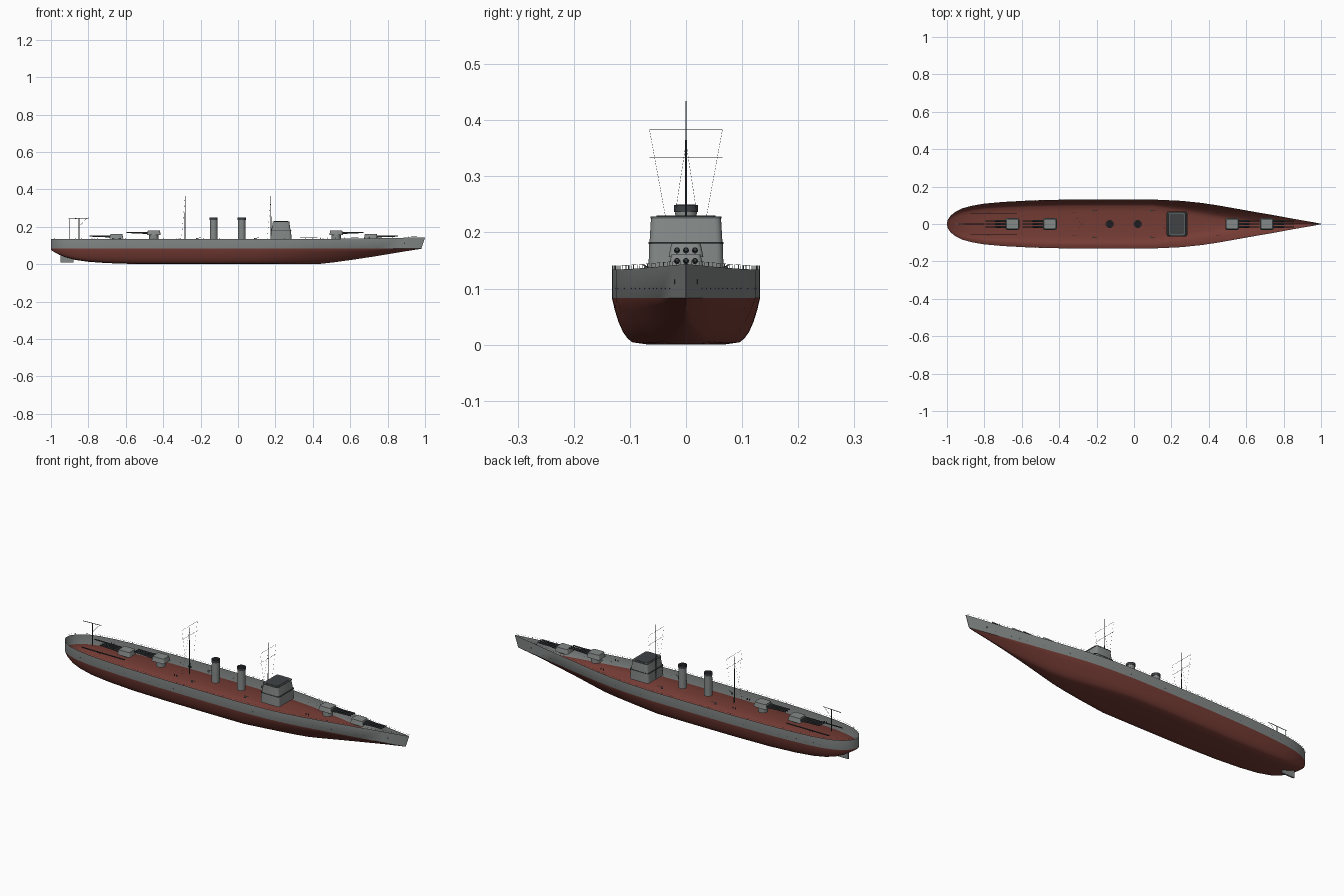
import bpy, bmesh, math
from mathutils import Vector

if "Cube" in bpy.data.objects:
    bpy.data.objects.remove(bpy.data.objects["Cube"])


def material(name, rgb):
    m = bpy.data.materials.new(name)
    m.diffuse_color = (*rgb, 1)
    m.use_nodes = True
    m.node_tree.nodes["Principled BSDF"].inputs["Base Color"].default_value = m.diffuse_color
    return m


GREY = material("naval grey", (0.23, 0.25, 0.245))
RED = material("hull red", (0.18, 0.045, 0.035))
ROOF = material("roof grey", (0.10, 0.11, 0.11))
DARK = material("dark steel", (0.05, 0.055, 0.06))
BLACK = material("black", (0.012, 0.012, 0.014))
DECK, WATER = 0.130, 0.083


def finish(name, bm, mats, smooth=True, angle=35):
    me = bpy.data.meshes.new(name)
    bm.to_mesh(me)
    bm.free()
    ob = bpy.data.objects.new(name, me)
    bpy.context.collection.objects.link(ob)
    for m in mats:
        me.materials.append(m)
    if smooth:
        bpy.ops.object.select_all(action='DESELECT')
        ob.select_set(True)
        bpy.context.view_layer.objects.active = ob
        bpy.ops.object.shade_smooth_by_angle(angle=math.radians(angle))
    return ob


def add_rod(bm, a, b, r, sides=6, r2=None):
    a, b = Vector(a), Vector(b)
    d = b - a
    res = bmesh.ops.create_cone(bm, cap_ends=True, segments=sides, radius1=r,
                                radius2=r if r2 is None else r2, depth=d.length)
    rot = Vector((0, 0, 1)).rotation_difference(d.normalized())
    for v in res["verts"]:
        v.co = rot @ v.co + (a + b) / 2


def rods(name, items, mat, sides=6):
    bm = bmesh.new()
    for it in items:
        add_rod(bm, it[0], it[1], it[2], sides, it[3] if len(it) > 3 else None)
    return finish(name, bm, [mat])


def block(name, centre, size, mat, taper=(1, 1), bevel=0.0):
    bm = bmesh.new()
    bmesh.ops.create_cube(bm, size=1)
    for v in bm.verts:
        if v.co.z > 0:
            v.co.x *= taper[0]
            v.co.y *= taper[1]
        v.co = Vector([v.co[i] * size[i] + centre[i] for i in range(3)])
    if bevel:
        # round the upright corners only
        up = [e for e in bm.edges if abs(e.verts[0].co.z - e.verts[1].co.z) > 1e-5]
        bmesh.ops.bevel(bm, geom=up, offset=bevel, segments=3, profile=0.5, affect='EDGES')
    return finish(name, bm, [mat])


# Hull stations: x, half beam, keel height
ST = [(-1, .004, .078), (-.995, .024, .073), (-.98, .045, .064), (-.955, .065, .05),
      (-.92, .083, .036), (-.87, .097, .023), (-.8, .109, .013), (-.7, .118, .006),
      (-.55, .126, .001), (-.35, .131, 0), (-.1, .132, 0), (.1, .131, 0), (.25, .124, 0),
      (.36, .113, 0), (.44, .101, .002), (.52, .087, .011), (.62, .069, .025),
      (.74, .048, .043), (.86, .025, .063), (.94, .010, .076), (.98, .001, .0825)]


def sheer(x):
    return .134 + .010 * max(0, (x - .3) / .7) ** 1.5


def rake(x, z):
    # the stem leans forward above the waterline
    return x + .02 * max(0, x) ** 8 / .98 ** 8 * (z - WATER) / .06


def section(x, w, k):
    f = min(1, max(0, (x - .1) / .75))
    base, p = .5 * (1 - f), .27 + .63 * f
    half = [(w, sheer(x)), (w, WATER)]
    for t in (.75, .5, .28, .13, .05, 0):
        half.append((w * (base + (1 - base) * t ** p), k + (WATER - k) * t))
    pts = half + [(-y, z) for y, z in reversed(half)]
    return [Vector((rake(x, z), y, z)) for y, z in pts]


# Open hull shell, red below the waterline and grey above, inside and out
bm = bmesh.new()
rings = [[bm.verts.new(p) for p in section(*s)] for s in ST]
for a, b in zip(rings, rings[1:]):
    for j in range(len(a) - 1):
        bm.faces.new((a[j], a[j + 1], b[j + 1], b[j]))
bm.faces.new(rings[0])
bm.faces.new(list(reversed(rings[-1])))
bm.normal_update()
if sum(f.normal.y * f.calc_center_median().y for f in bm.faces) < 0:
    bmesh.ops.reverse_faces(bm, faces=bm.faces[:])
for f in bm.faces:
    f.material_index = 0 if f.calc_center_median().z > WATER else 1
bmesh.ops.remove_doubles(bm, verts=bm.verts[:], dist=1e-5)
finish("hull", bm, [GREY, RED], angle=40)

# Rudder
block("rudder", (-.915, 0, .032), (.07, .008, .044), GREY)

# Railings and portholes on both sides
rails, ports = [], []
for s in (-1, 1):
    top = [Vector((rake(x, sheer(x)), s * w * .995, sheer(x))) for x, w, k in ST]
    for a, b in zip(top, top[1:]):
        rails.append((a + Vector((0, 0, .007)), b + Vector((0, 0, .007)), .0003))
        n = max(1, round((b - a).length / .045))
        for i in range(n):
            p = a.lerp(b, i / n)
            rails.append((p, p + Vector((0, 0, .007)), .0005))
        if -.9 < a.x < .8:
            for i in range(n):
                p = a.lerp(b, (i + .5) / n)
                q = Vector((p.x, p.y, .100))
                ports.append((q, q + Vector((0, s * .001, 0)), .0010))
rods("railings", rails, GREY, 4)
rods("portholes", ports, BLACK, 8)
for s in (-1, 1):
    block("anchor", (.89, s * .0195, .112), (.008, .003, .008), DARK)


# Gun turrets with three barrels each
def turret(name, x, z, d):
    block(name, (x, 0, z + .012), (.074, .062, .024), GREY, (.86, .84), .008)
    rods(name + "_barbette", [((x, 0, DECK), (x, 0, z + .001), .025)], GREY, 24)
    guns = []
    for y in (-.016, 0, .016):
        guns.append(((x + d * .03, y, z + .012), (x + d * .06, y, z + .012), .0055))
        guns.append(((x + d * .05, y, z + .012), (x + d * .145, y, z + .0135), .0045, .0034))
    rods(name + "_barrels", guns, DARK, 10)


turret("bow_lower_turret", .71, .137, 1)
turret("bow_raised_turret", .525, .156, 1)
turret("stern_raised_turret", -.45, .156, -1)
turret("stern_lower_turret", -.65, .137, -1)

# Bridge tower in two tapered levels
block("bridge_lower", (.23, 0, .155), (.112, .134, .050), GREY, (.96, .98), .012)
block("bridge_ledge", (.23, 0, .181), (.112, .134, .003), DARK, (1, 1), .012)
block("bridge_upper", (.23, 0, .204), (.102, .130, .044), GREY, (.86, .96), .012)
block("bridge_roof_rim", (.23, 0, .2265), (.092, .126, .004), ROOF, (1, 1), .012)
block("bridge_roof", (.23, 0, .2290), (.076, .106, .002), DARK, (1, 1), .010)

# Two funnels with black caps
for n, x in (("aft", -.13), ("fore", .02)):
    rods(n + "_funnel", [((x, 0, DECK), (x, 0, .24), .0205, .019)], GREY, 28)
    rods(n + "_funnel_cap", [((x, 0, .236), (x, 0, .249), .0215)], DARK, 28)
    rods(n + "_funnel_mouth", [((x, 0, .249), (x, 0, .2500), .018)], BLACK, 28)

# Masts with yards and rigging wires
for n, x, top in (("aft", -.283, .425), ("fore", .176, .434)):
    rods(n + "_mast", [((x, 0, DECK), (x, 0, .365), .0022, .0014),
                       ((x, 0, .36), (x, 0, top), .0009, .0006)], DARK, 8)
    rods(n + "_yards", [((x, -.065, .333), (x, .065, .333), .0006),
                        ((x, -.065, .383), (x, .065, .383), .0005)], DARK, 6)
    wires = []
    for s in (-1, 1):
        wires.append(((x, s * .065, .383), (x, s * .035, .22), .0003))
        wires.append(((x, 0, .36), (x - .02, s * .035, DECK), .0003))
    rods(n + "_rigging", wires, DARK, 3)

# Stern crane and flagstaff
rods("stern_crane", [((-.85, 0, DECK), (-.85, 0, .245), .003),
                     ((-.905, 0, .243), (-.80, 0, .247), .0015),
                     ((-.85, 0, .20), (-.81, 0, .245), .0006)], DARK, 8)
rods("flagstaff", [((-.90, 0, DECK), (-.90, 0, .243), .0010)], DARK, 6)

# Catapult tracks on the quarterdeck
for s in (-1, 1):
    block("catapult_track", (-.75, s * .054, DECK + .003), (.25, .003, .005), DARK)

# Light guns and mooring bollards at deck level
guns, bollards = [], []
for s in (-1, 1):
    for x in (-.22, .09):
        guns += [((x, s * .07, DECK), (x, s * .07, .139), .005),
                 ((x, s * .07, .138), (x + .022, s * .075, .142), .0014)]
    for x in (-.78, -.33, .44):
        for dx in (0, .014):
            bollards.append(((x + dx, s * .06, DECK), (x + dx, s * .06, DECK + .008), .0025))
rods("light_guns", guns, GREY, 10)
rods("bollards", bollards, DARK, 8)
